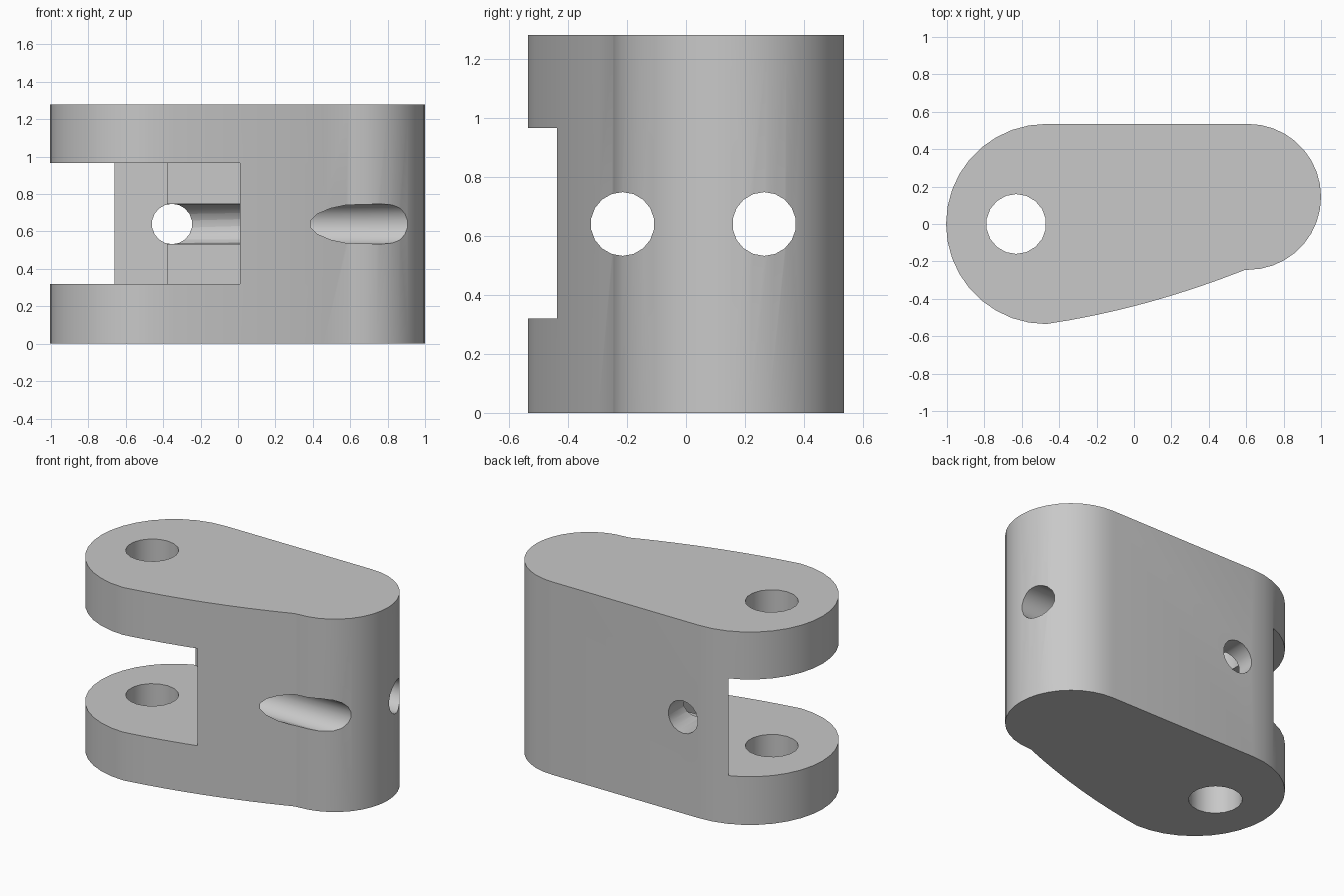
import bpy, bmesh, math
from mathutils import Matrix, Vector

cube = bpy.data.objects.get("Cube")
if cube:
    bpy.data.objects.remove(cube, do_unlink=True)

HEIGHT = 1.28
MID = HEIGHT / 2

grey = bpy.data.materials.new("plain_grey")
grey.use_nodes = True
colour = (0.58, 0.58, 0.58, 1)
grey.diffuse_color = colour
grey.node_tree.nodes["Principled BSDF"].inputs["Base Color"].default_value = colour


def make_object(name, bm):
    bmesh.ops.recalc_face_normals(bm, faces=bm.faces)
    mesh = bpy.data.meshes.new(name)
    bm.to_mesh(mesh)
    bm.free()
    mesh.materials.append(grey)
    obj = bpy.data.objects.new(name, mesh)
    bpy.context.collection.objects.link(obj)
    return obj


def prism(name, outline, bottom, top):
    bm = bmesh.new()
    face = bm.faces.new([bm.verts.new((x, y, bottom)) for x, y in outline])
    out = bmesh.ops.extrude_face_region(bm, geom=[face])
    verts = [v for v in out["geom"] if isinstance(v, bmesh.types.BMVert)]
    bmesh.ops.translate(bm, verts=verts, vec=(0, 0, top - bottom))
    return make_object(name, bm)


def drill(name, start, end, radius):
    a, b = Vector(start), Vector(end)
    turn = (b - a).to_track_quat('Z', 'Y').to_matrix().to_4x4()
    bm = bmesh.new()
    bmesh.ops.create_cone(bm, cap_ends=True, segments=18, radius1=radius, radius2=radius,
                          depth=(b - a).length,
                          matrix=Matrix.Translation((a + b) / 2) @ turn)
    return make_object(name, bm)


def arc(cx, cy, r, start, end, steps):
    angles = [math.radians(start + (end - start) * i / steps) for i in range(steps + 1)]
    return [(cx + r * math.cos(t), cy + r * math.sin(t)) for t in angles]


# Lever body: small round end, large round end, gently bowed front side
outline = arc(0.61, 0.145, 0.39, -90, 90, 18) + arc(-0.47, 0, 0.535, 90, 270, 18)
outline[19] = (-0.47, 0.535)
for i in range(1, 9):
    t = i / 8
    x = -0.47 + 1.06 * t
    y = -0.535 + 0.288 * t - 0.13 * t * (1 - t)
    outline.append((x, y))
body = prism("clevis_body", outline, 0, HEIGHT)

# Slot between the lugs, with a stepped back wall
slot = [(-1.2, -0.8), (0.01, -0.8), (0.01, 0.265), (-0.38, 0.265),
        (-0.38, 0.39), (-0.66, 0.495), (-0.75, 0.8), (-1.2, 0.8)]
cutters = [
    prism("slot_cutter", slot, 0.32, 0.965),
    drill("pin_hole_cutter", (-0.63, 0, -0.2), (-0.63, 0, 1.5), 0.16),
    drill("front_bore_cutter", (-0.2, -0.215, MID), (1.2, -0.215, MID), 0.108),
    drill("back_bore_cutter", (-0.6, 0.265, MID), (1.2, 0.265, MID), 0.108),
    drill("side_hole_cutter", (-0.353, 0.1, MID), (-0.353, 0.8, MID), 0.108),
]

# Cut the slot and holes
bpy.ops.object.select_all(action='DESELECT')
bpy.context.view_layer.objects.active = body
body.select_set(True)
for cutter in cutters:
    cutter.hide_render = True
    mod = body.modifiers.new(cutter.name, 'BOOLEAN')
    mod.operation = 'DIFFERENCE'
    mod.solver = 'EXACT'
    mod.object = cutter
    bpy.ops.object.modifier_apply(modifier=mod.name)
    bpy.data.objects.remove(cutter, do_unlink=True)

bpy.ops.object.shade_smooth_by_angle(angle=math.radians(25))
